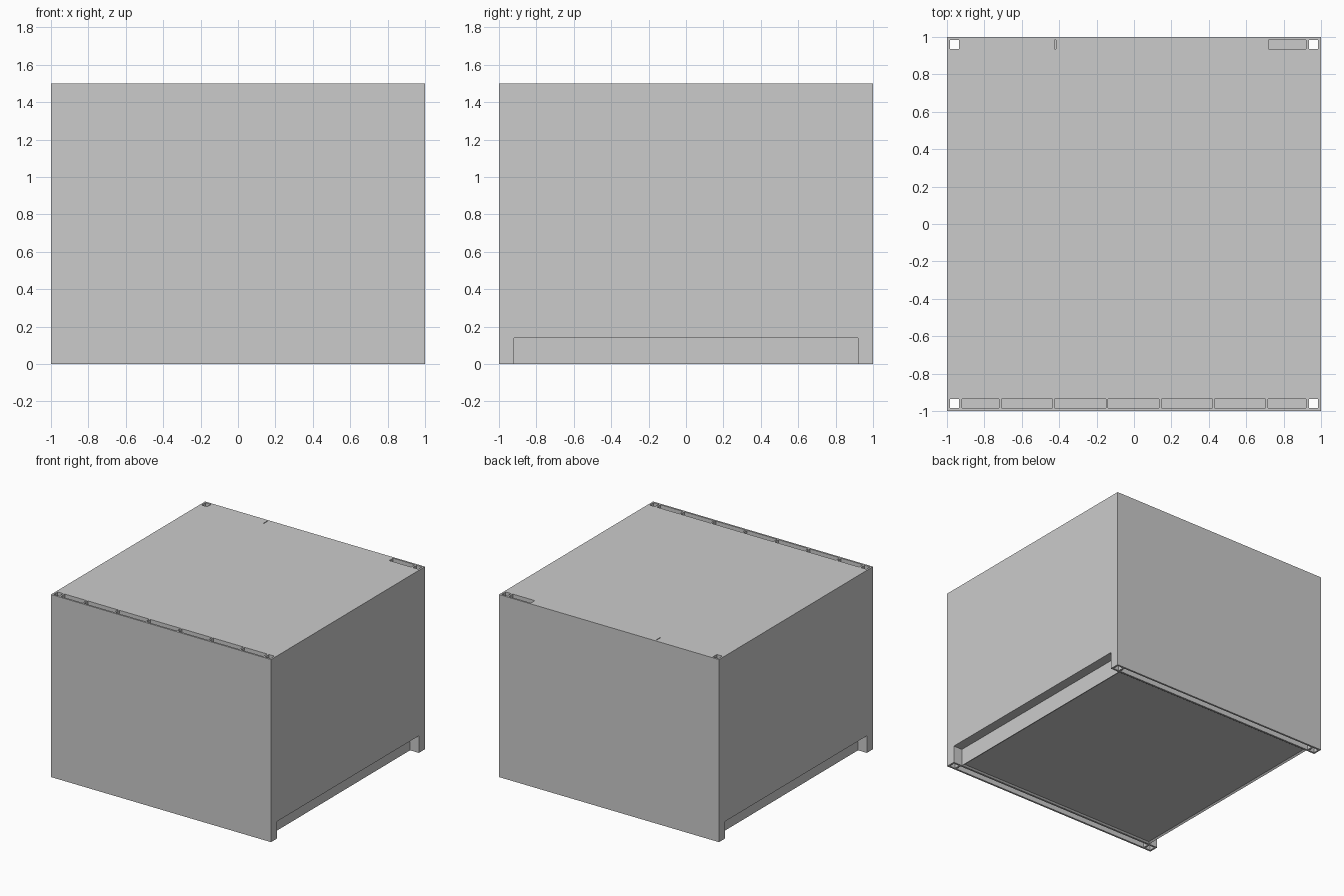
import bpy, bmesh

if "Cube" in bpy.data.objects:
    bpy.data.objects.remove(bpy.data.objects["Cube"])

W, C = 1.0, 0.92          # outer half width, half width of inner core
H, D = 1.5, 0.14          # height, height of side openings
A, B = 0.935, 0.985       # cavity limits inside the double wall


def box(name, x0, x1, y0, y1, z0, z1):
    """Axis-aligned box from its limits."""
    x0, x1 = sorted((x0, x1))
    y0, y1 = sorted((y0, y1))
    bm = bmesh.new()
    bmesh.ops.create_cube(bm, size=1)
    for v in bm.verts:
        v.co.x = x1 if v.co.x > 0 else x0
        v.co.y = y1 if v.co.y > 0 else y0
        v.co.z = z1 if v.co.z > 0 else z0
    return finish(name, bm)


def finish(name, bm):
    bmesh.ops.recalc_face_normals(bm, faces=bm.faces)
    me = bpy.data.meshes.new(name)
    bm.to_mesh(me)
    bm.free()
    ob = bpy.data.objects.new(name, me)
    bpy.context.collection.objects.link(ob)
    return ob


def square_tube(name, cx, cy, outer, inner):
    """Vertical square tube, open all the way through."""
    corners = [(-1, -1), (1, -1), (1, 1), (-1, 1)]
    bm = bmesh.new()
    rings = [[bm.verts.new((cx + sx * r, cy + sy * r, z)) for sx, sy in corners]
             for r, z in ((outer, 0), (outer, H), (inner, H), (inner, 0))]
    for k in range(4):
        a, b = rings[k], rings[(k + 1) % 4]
        for i in range(4):
            j = (i + 1) % 4
            bm.faces.new((a[i], a[j], b[j], b[i]))
    return finish(name, bm)


# Inner core with a shallow recessed underside
core = box("inner_core", -C, C, -C, C, 0, H)
bm = bmesh.new()
bm.from_mesh(core.data)
under = min(bm.faces, key=lambda f: f.calc_center_median().z)
bmesh.ops.inset_region(bm, faces=[under], thickness=0.02)
for v in under.verts:
    v.co.z = 0.01
bm.to_mesh(core.data)
bm.free()

# Hollow corner posts
for sx in (-1, 1):
    for sy in (-1, 1):
        square_tube("corner_post", sx * 0.96, sy * 0.96, 0.04, 0.025)

# Side walls stop above the low openings
for s in (-1, 1):
    box("side_wall", s * C, s * W, -C, C, D, H)

# Front and back double walls: outer skin, inner skin, shelf in the cavity
for s, label in ((-1, "front"), (1, "back")):
    box(label + "_outer_skin", -C, C, s * B, s * W, 0, H)
    box(label + "_inner_skin", -C, C, s * C, s * A, 0, H)
    box(label + "_cavity_shelf", -C, C, s * A, s * B, D - 0.01, D)

# Upright ribs dividing the front cavity
for k in range(6):
    x = -0.715 + 0.285 * k
    box("front_rib", x - 0.006, x + 0.006, -B, -A, D, H)

# Back cavity is filled except a thin slit and the end slot
box("back_fill_left", -C, -0.424, A, B, D, H)
box("back_fill_right", -0.418, 0.72, A, B, D, H)
